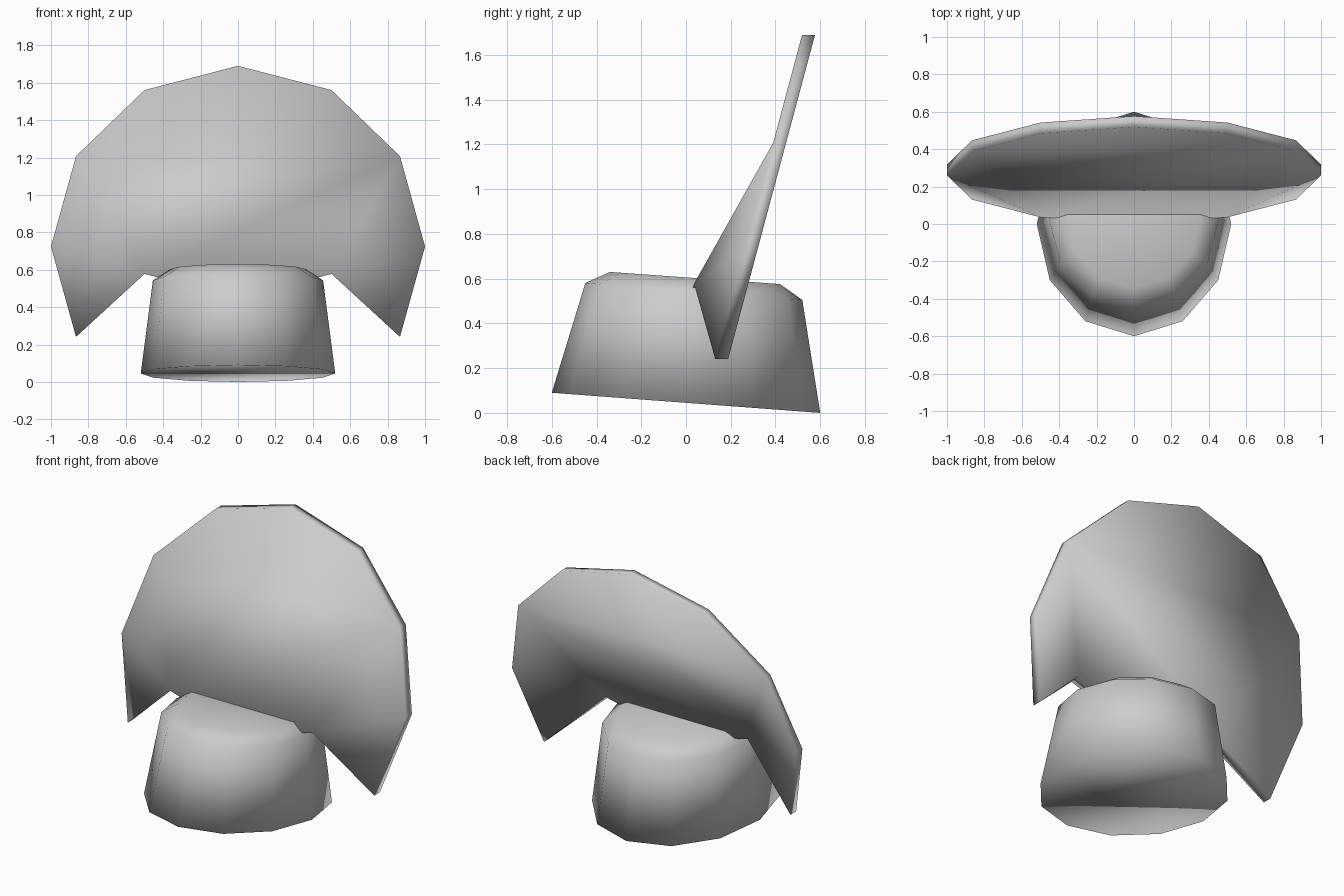
import bpy, bmesh, math

if "Cube" in bpy.data.objects:
    bpy.data.objects.remove(bpy.data.objects["Cube"])


def finish(bm, name):
    bmesh.ops.recalc_face_normals(bm, faces=bm.faces)
    for f in bm.faces:
        f.smooth = True
    me = bpy.data.meshes.new(name)
    bm.to_mesh(me)
    bm.free()
    ob = bpy.data.objects.new(name, me)
    bpy.context.collection.objects.link(ob)
    return ob


# Tapered, tilted 12-sided base with a chamfered top
# ring: centre y, half width x, half depth y, centre z, z rise toward the front
rings = [(0.0, 0.52, 0.60, 0.045, 0.045),
         (0.035, 0.455, 0.485, 0.543, 0.038),
         (0.04, 0.36, 0.38, 0.603, 0.027)]
bm = bmesh.new()
loops = []
for cy, rx, ry, cz, tilt in rings:
    loop = []
    for i in range(12):
        a = math.radians(30 * i)
        s = math.sin(a)
        loop.append(bm.verts.new((rx * math.cos(a), cy + ry * s, cz - tilt * s)))
    loops.append(loop)
for lo, hi in zip(loops, loops[1:]):
    for i in range(12):
        j = (i + 1) % 12
        bm.faces.new((lo[i], lo[j], hi[j], hi[i]))
bm.faces.new(loops[0])
bm.faces.new(loops[-1])
finish(bm, "base")

# Thin 12-sided disc leaning back 15 degrees, its lower points pushed up and in
LEAN = math.radians(15)
bm = bmesh.new()


def disc_side(y0, lift):
    out = []
    for i in range(12):
        a = math.radians(30 * i)
        h = math.sin(a)
        z = 0.724 + h * math.cos(LEAN)
        if i in (8, 9, 10):
            z += lift
        out.append(bm.verts.new((math.cos(a), y0 + h * math.sin(LEAN), z)))
    return out


front = disc_side(0.26, 0.69)
back = disc_side(0.318, 0.70)
# flat crown, folded middle, side flaps and bottom point
panels = [(1, 2, 3, 4, 5), (1, 5, 8, 10), (1, 10, 0), (0, 10, 11),
          (5, 6, 8), (6, 7, 8), (8, 9, 10)]
for side in (front, back):
    for p in panels:
        bm.faces.new([side[i] for i in p])
for i in range(12):
    j = (i + 1) % 12
    bm.faces.new((front[i], front[j], back[j], back[i]))
finish(bm, "leaning_disc")
